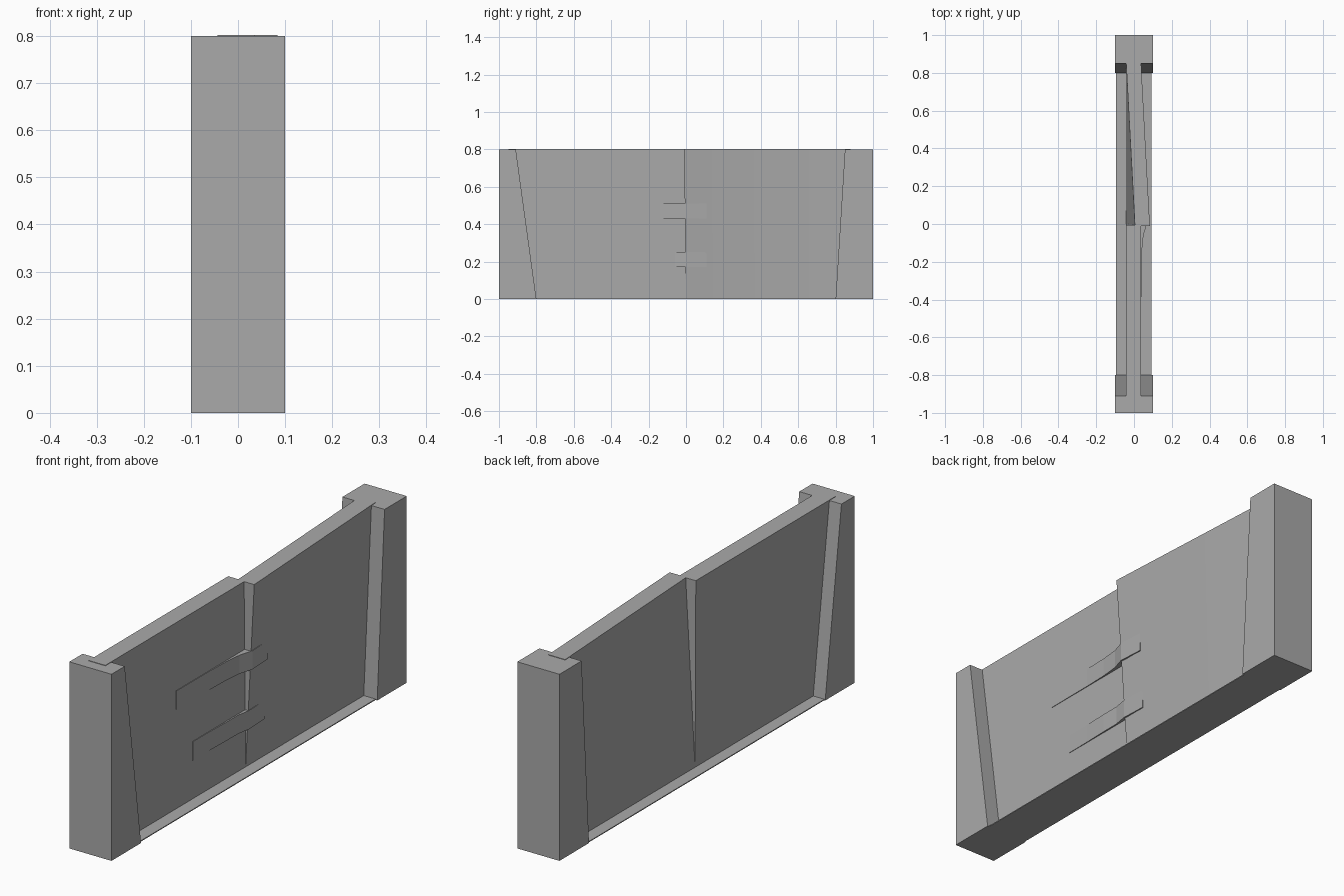
import bpy
import bmesh

cube = bpy.data.objects.get("Cube")
if cube:
    bpy.data.objects.remove(cube, do_unlink=True)

grey = bpy.data.materials.new("plain grey")
grey.use_nodes = True
GREY = (0.4, 0.4, 0.4, 1)
grey.diffuse_color = GREY
grey.node_tree.nodes["Principled BSDF"].inputs["Base Color"].default_value = GREY


def loft(name, sections):
    """Solid through a row of quad cross-sections, capped at both ends."""
    bm = bmesh.new()
    rings = [[bm.verts.new(p) for p in section] for section in sections]
    for a, b in zip(rings, rings[1:]):
        for i in range(4):
            j = (i + 1) % 4
            bm.faces.new((a[i], a[j], b[j], b[i]))
    bm.faces.new(rings[0])
    bm.faces.new(rings[-1])
    bmesh.ops.recalc_face_normals(bm, faces=bm.faces)
    mesh = bpy.data.meshes.new(name)
    bm.to_mesh(mesh)
    bm.free()
    mesh.materials.append(grey)
    obj = bpy.data.objects.new(name, mesh)
    bpy.context.collection.objects.link(obj)
    return obj


def upright(y_low, y_high, x0, x1, z0, z1, lean=0):
    """Quad section across the wall; the top may lean sideways."""
    return [(x0, y_low, z0), (x1, y_low, z0),
            (x1 + lean, y_high, z1), (x0 + lean, y_high, z1)]


H = 0.8

# End posts, each with a sloping inner face
for name, end, low, high in (("front_post", -1, -0.8, -0.91),
                             ("back_post", 1, 0.8, 0.85)):
    loft(name, [upright(end, end, -0.1, 0.1, 0, H),
                upright(low, high, -0.1, 0.1, 0, H)])

# Thin floor plate between the posts
loft("floor_plate", [upright(y, y, -0.096, 0.092, 0, 0.004) for y in (-0.85, 0.85)])

# Straight front panel, and back panel whose free top corner leans out
left, right, top, lean = -0.043, 0.036, H + 0.002, 0.048
loft("front_panel", [upright(-0.95, -0.95, left, right, 0.001, top),
                     upright(0, -0.005, left, right, 0.001, top)])
steps = 12
sections = []
for i in range(steps + 1):
    t = i / steps
    sections.append(upright(0.88 * t, -0.01 + 0.89 * t, left, right,
                            0.001, top, lean * (1 - t)))
loft("back_panel", sections)

# Straps bridging the split, easing from one panel to the other
for name, z, start in (("lower_strap", 0.21, -0.36), ("upper_strap", 0.47, -0.47)):
    bulge = lean * z / H
    path = [(start, 0.002), (-0.25, 0.003), (-0.14, 0.006),
            (-0.06, 0.5 * bulge), (0, bulge + 0.004), (0.11, 0.88 * bulge + 0.001)]
    loft(name, [upright(y, y, right - 0.006, right + out, z - 0.04, z + 0.04)
                for y, out in path])
